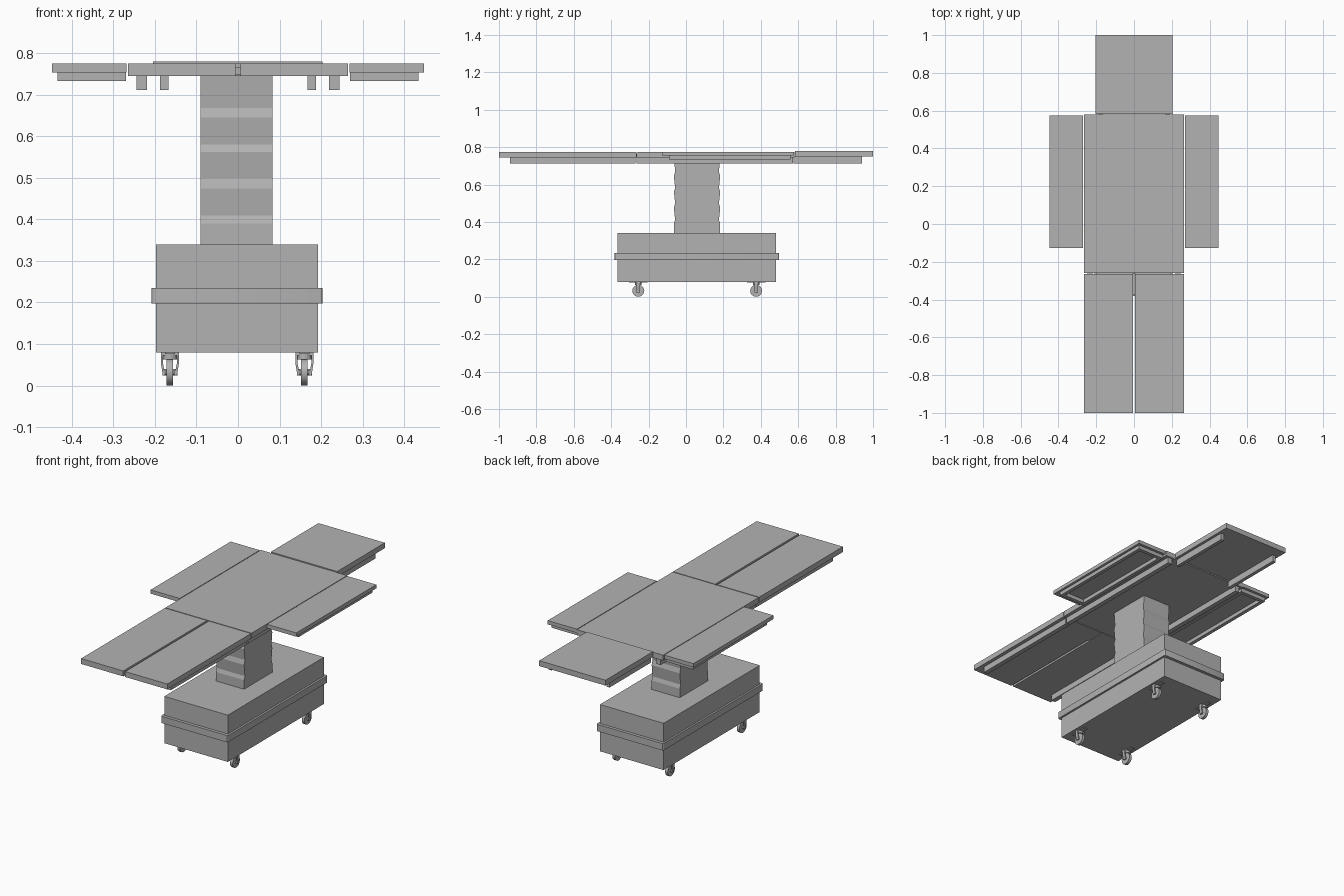
import bpy, bmesh, math
from mathutils import Matrix

if "Cube" in bpy.data.objects:
    bpy.data.objects.remove(bpy.data.objects["Cube"], do_unlink=True)

grey = bpy.data.materials.new("plain_grey")
grey.use_nodes = True
colour = (0.45, 0.45, 0.45, 1)
grey.diffuse_color = colour
grey.node_tree.nodes["Principled BSDF"].inputs["Base Color"].default_value = colour


def finish(name, bm):
    bmesh.ops.recalc_face_normals(bm, faces=bm.faces)
    mesh = bpy.data.meshes.new(name)
    bm.to_mesh(mesh)
    bm.free()
    mesh.materials.append(grey)
    obj = bpy.data.objects.new(name, mesh)
    bpy.context.collection.objects.link(obj)
    return obj


def add_box(bm, x, y, z):
    size = [b - a for a, b in (x, y, z)]
    centre = [(a + b) / 2 for a, b in (x, y, z)]
    matrix = Matrix.Translation(centre) @ Matrix.Diagonal((*size, 1))
    bmesh.ops.create_cube(bm, size=1, matrix=matrix)


def box(name, x, y, z):
    bm = bmesh.new()
    add_box(bm, x, y, z)
    return finish(name, bm)


def add_prism(bm, points, axis, start, end):
    """Extrude a closed outline along x (outline in y, z) or y (outline in x, z)."""
    place = (lambda p: (start, *p)) if axis == "x" else (lambda p: (p[0], start, p[1]))
    face = bm.faces.new([bm.verts.new(place(p)) for p in points])
    moved = bmesh.ops.extrude_face_region(bm, geom=[face])["geom"]
    step = (end - start, 0, 0) if axis == "x" else (0, end - start, 0)
    bmesh.ops.translate(bm, verts=[v for v in moved if isinstance(v, bmesh.types.BMVert)], vec=step)


def add_cylinder(bm, radius, depth, centre, axis="x", sides=16):
    turn = Matrix.Rotation(math.pi / 2, 4, "Y") if axis == "x" else Matrix()
    bmesh.ops.create_cone(bm, cap_ends=True, segments=sides, radius1=radius, radius2=radius,
                          depth=depth, matrix=Matrix.Translation(centre) @ turn)


# Base cabinet with its bumper band
box("base_cabinet", (-0.198, 0.193), (-0.365, 0.48), (0.08, 0.34))
bumper = box("bumper_band", (-0.208, 0.204), (-0.382, 0.497), (0.197, 0.235))
bm = bmesh.new()
bm.from_mesh(bumper.data)
corners = [e for e in bm.edges if abs(e.verts[0].co.z - e.verts[1].co.z) > 0.01]
bmesh.ops.bevel(bm, geom=corners, offset=0.008, segments=3, profile=0.5, affect="EDGES")
bm.to_mesh(bumper.data)
bm.free()

# Telescopic column, waisted in depth between its segments
levels = [(0.34, 0), (0.39, 0), (0.41, 1), (0.475, 0), (0.5, 1), (0.563, 0),
          (0.58, 1), (0.645, 0), (0.668, 1), (0.75, 0)]
front = [(-0.065 + 0.007 * waist, z) for z, waist in levels]
back = [(0.183 - 0.007 * waist, z) for z, waist in reversed(levels)]
bm = bmesh.new()
add_prism(bm, front + back, "x", -0.09, 0.083)
finish("column", bm)

# Table panels
box("body_panel", (-0.265, 0.265), (-0.26, 0.58), (0.745, 0.775))
box("head_panel", (-0.205, 0.203), (0.582, 1.0), (0.75, 0.78))
box("leg_hinge", (-0.007, 0.007), (-0.375, -0.262), (0.748, 0.766))

for side, label in ((1, "left"), (-1, "right")):
    def span(a, b):
        return tuple(sorted((side * a, side * b)))

    box(label + "_leg_panel", span(0.006, 0.265), (-1.0, -0.265), (0.745, 0.775))
    box(label + "_arm_panel", span(0.269, 0.448), (-0.128, 0.575), (0.754, 0.775))

    # Accessory rails under the panels
    box(label + "_leg_rail", span(0.219, 0.245), (-0.94, -0.27), (0.712, 0.746))
    box(label + "_body_rail", span(0.219, 0.245), (-0.264, 0.572), (0.712, 0.746))
    box(label + "_head_rail", span(0.168, 0.188), (0.574, 0.94), (0.712, 0.751))

    # Frame under the arm panel
    bm = bmesh.new()
    low, high = -0.09, 0.56
    for x in ((0.27, 0.29), (0.415, 0.435)):
        add_box(bm, span(*x), (low, high), (0.733, 0.755))
    for y in ((low, low + 0.02), (high - 0.02, high)):
        add_box(bm, span(0.29, 0.415), y, (0.733, 0.755))
    finish(label + "_arm_frame", bm)

# Casters
for cx, label_x in ((-0.164, "right"), (0.16, "left")):
    for cy, label_y in ((-0.255, "front"), (0.375, "back")):
        prefix = label_y + "_" + label_x
        bm = bmesh.new()
        add_cylinder(bm, 0.032, 0.016, (cx, cy, 0.032))
        add_cylinder(bm, 0.008, 0.036, (cx, cy, 0.032), sides=10)
        finish(prefix + "_wheel", bm)

        bm = bmesh.new()
        add_cylinder(bm, 0.017, 0.018, (cx, cy, 0.072), axis="z")
        add_box(bm, (cx - 0.021, cx + 0.021), (cy - 0.012, cy + 0.012), (0.072, 0.081))
        add_box(bm, (cx - 0.012, cx + 0.012), (cy - 0.05, cy + 0.05), (0.076, 0.081))
        for s in (-1, 1):
            leg = [(0.022, 0.08), (0.022, 0.055), (0.017, 0.024), (0.011, 0.024), (0.017, 0.055), (0.017, 0.08)]
            add_prism(bm, [(cx + s * x, z) for x, z in leg], "y", cy - 0.009, cy + 0.009)
        finish(prefix + "_fork", bm)

for obj in bpy.data.objects:
    if obj.name.endswith("_wheel") or obj.name == "bumper_band":
        bpy.ops.object.select_all(action="DESELECT")
        obj.select_set(True)
        bpy.context.view_layer.objects.active = obj
        bpy.ops.object.shade_smooth_by_angle()
